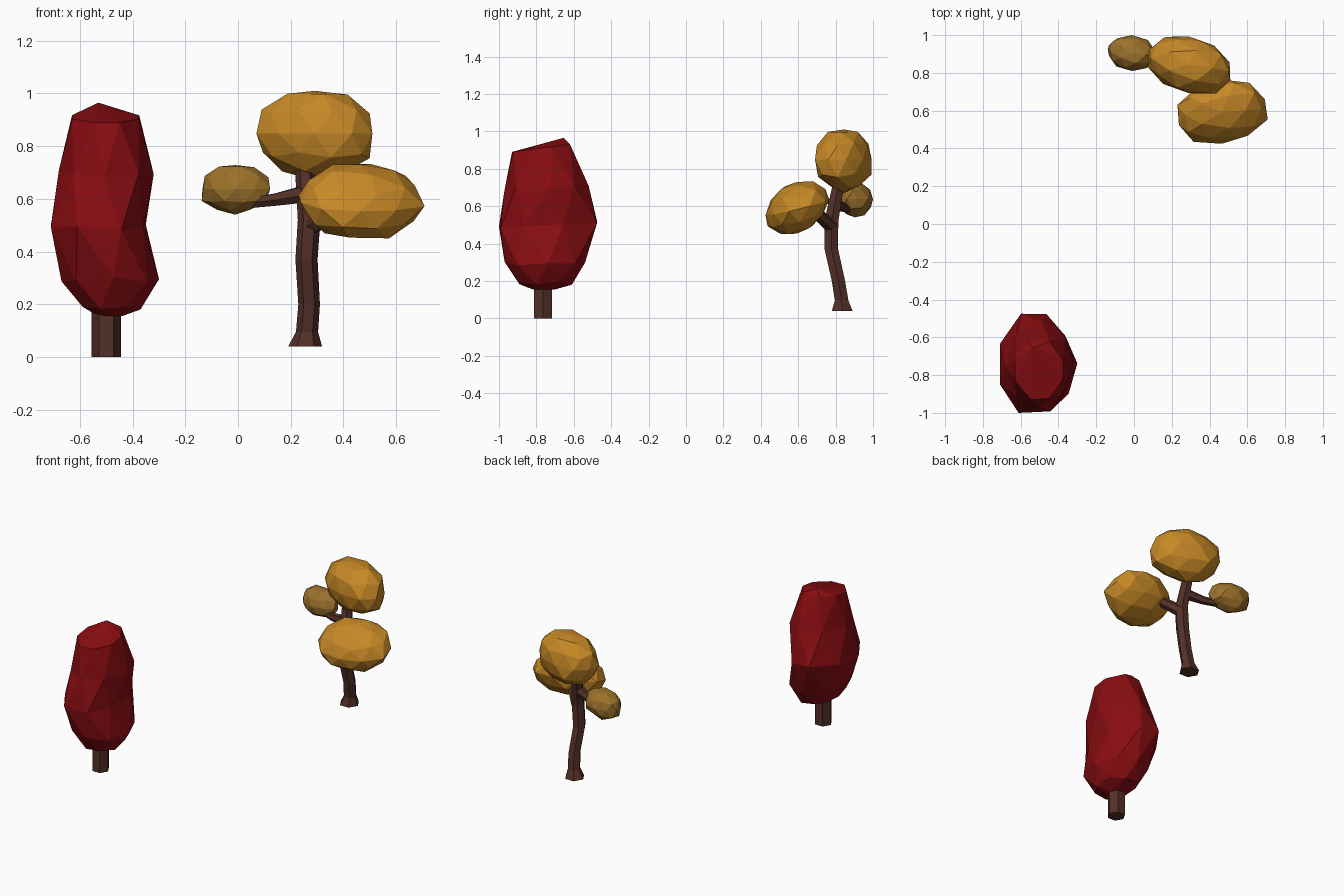
import bpy, bmesh, math, random
from mathutils import Vector

cube = bpy.data.objects.get("Cube")
if cube:
    bpy.data.objects.remove(cube, do_unlink=True)


def material(name, rgb):
    mat = bpy.data.materials.new(name)
    mat.use_nodes = True
    mat.diffuse_color = (*rgb, 1)
    mat.node_tree.nodes["Principled BSDF"].inputs["Base Color"].default_value = (*rgb, 1)
    return mat


RED = material("red leaves", (0.25, 0.004, 0.006))
GOLD = material("golden leaves", (0.57, 0.25, 0.02))
OCHRE = material("dull golden leaves", (0.34, 0.17, 0.025))
BARK = material("bark", (0.085, 0.03, 0.021))


def finish(name, bm, mat):
    bmesh.ops.recalc_face_normals(bm, faces=bm.faces)
    mesh = bpy.data.meshes.new(name)
    bm.to_mesh(mesh)
    bm.free()
    mesh.materials.append(mat)
    obj = bpy.data.objects.new(name, mesh)
    bpy.context.collection.objects.link(obj)
    return obj


def fit(points, low, high):
    """Stretch points so that they fill the box from low to high."""
    for i in range(len(low)):
        a, b = min(p[i] for p in points), max(p[i] for p in points)
        for p in points:
            p[i] = low[i] + (p[i] - a) / (b - a) * (high[i] - low[i])


def skin(bm, rings):
    """Join rings of vertices and close both ends."""
    for a, b in zip(rings, rings[1:]):
        for i in range(len(a)):
            j = (i + 1) % len(a)
            bm.faces.new((a[i], a[j], b[j], b[i]))
    bm.faces.new(rings[0])
    bm.faces.new(rings[-1])


def tube(name, path, sides=6, flat=False):
    """Faceted limb through (x, y, z, radius) stations."""
    bm = bmesh.new()
    rings = []
    centres = [Vector(p[:3]) for p in path]
    for k, p in enumerate(path):
        along = centres[min(k + 1, len(path) - 1)] - centres[max(k - 1, 0)]
        turn = Vector((0, 0, 1)).rotation_difference(Vector((0, 0, 1)) if flat else along)
        ring = []
        for i in range(sides):
            a = math.tau * i / sides
            ring.append(bm.verts.new(centres[k] + turn @ Vector((math.cos(a), math.sin(a), 0)) * p[3]))
        rings.append(ring)
    skin(bm, rings)
    return finish(name, bm, BARK)


def leaf_clump(name, low, high, mat, seed, shear_yx=0, shear_zy=0, shear_zx=0):
    """Faceted, slightly uneven ball of leaves filling a box."""
    rng = random.Random(seed)
    bm = bmesh.new()
    bmesh.ops.create_icosphere(bm, subdivisions=2, radius=1)
    for v in bm.verts:
        v.co *= rng.uniform(0.93, 1.05)
        v.co.y += shear_yx * v.co.x
        v.co.z += shear_zy * v.co.y + shear_zx * v.co.x
    fit([v.co for v in bm.verts], low, high)
    return finish(name, bm, mat)


# Red tree: hexagonal trunk
tube("red_tree_trunk", [(-0.5, -0.765, 0, 0.056), (-0.5, -0.765, 0.25, 0.056)], flat=True)

# Red tree: tall crown from uneven rings (z, x range, y range, tilt)
levels = [
    (0.155, -0.53, -0.44, -0.82, -0.70, 0),
    (0.19, -0.59, -0.37, -0.89, -0.61, 0),
    (0.295, -0.67, -0.30, -0.97, -0.54, 0),
    (0.50, -0.71, -0.35, -1.0, -0.475, 0.05),
    (0.70, -0.68, -0.32, -0.97, -0.52, 0.08),
    (0.91, -0.63, -0.375, -0.93, -0.62, 0.13),
]
bm = bmesh.new()
rng = random.Random(4)
rings = []
for k, (z, x0, x1, y0, y1, tilt) in enumerate(levels):
    pts = []
    for i in range(8):
        a = math.tau * (i + 0.5 * (k % 2) + rng.uniform(-0.12, 0.12)) / 8
        pts.append([math.cos(a), math.sin(a)])
    fit(pts, (x0, y0), (x1, y1))
    mid = (y0 + y1) / 2
    rings.append([bm.verts.new((x, y, z + tilt * (y - mid) + rng.uniform(-0.012, 0.012) * (0 < k < 5)))
                  for x, y in pts])
skin(bm, rings)
cap = bmesh.ops.poke(bm, faces=[bm.faces[-1]] if not bm.faces.ensure_lookup_table() else [])
cap["verts"][0].co = (-0.53, -0.655, 0.965)
bmesh.ops.triangulate(bm, faces=bm.faces)
finish("red_tree_crown", bm, RED)

# Golden tree: leaning trunk with a flared foot
tube("golden_tree_trunk", [
    (0.255, 0.835, 0.04, 0.064), (0.262, 0.832, 0.095, 0.042),
    (0.27, 0.815, 0.2, 0.041), (0.26, 0.777, 0.37, 0.042),
    (0.27, 0.777, 0.52, 0.043), (0.25, 0.82, 0.74, 0.035)], flat=True)

# Golden tree: two side branches
tube("right_branch", [(0.26, 0.79, 0.62, 0.036), (0.14, 0.83, 0.597, 0.026), (0.02, 0.89, 0.58, 0.02)])
tube("left_branch", [(0.27, 0.78, 0.49, 0.038), (0.33, 0.73, 0.535, 0.034), (0.42, 0.65, 0.6, 0.026)])

# Golden tree: leaf clumps
leaf_clump("top_leaves", (0.07, 0.69, 0.67), (0.51, 0.993, 1.01), GOLD, 2, shear_yx=-0.25)
leaf_clump("left_leaves", (0.23, 0.425, 0.45), (0.708, 0.765, 0.732), GOLD, 7,
           shear_yx=0.1, shear_zy=0.3, shear_zx=-0.08)
leaf_clump("right_leaves", (-0.138, 0.81, 0.54), (0.122, 1.0, 0.728), OCHRE, 5, shear_yx=-0.15)
